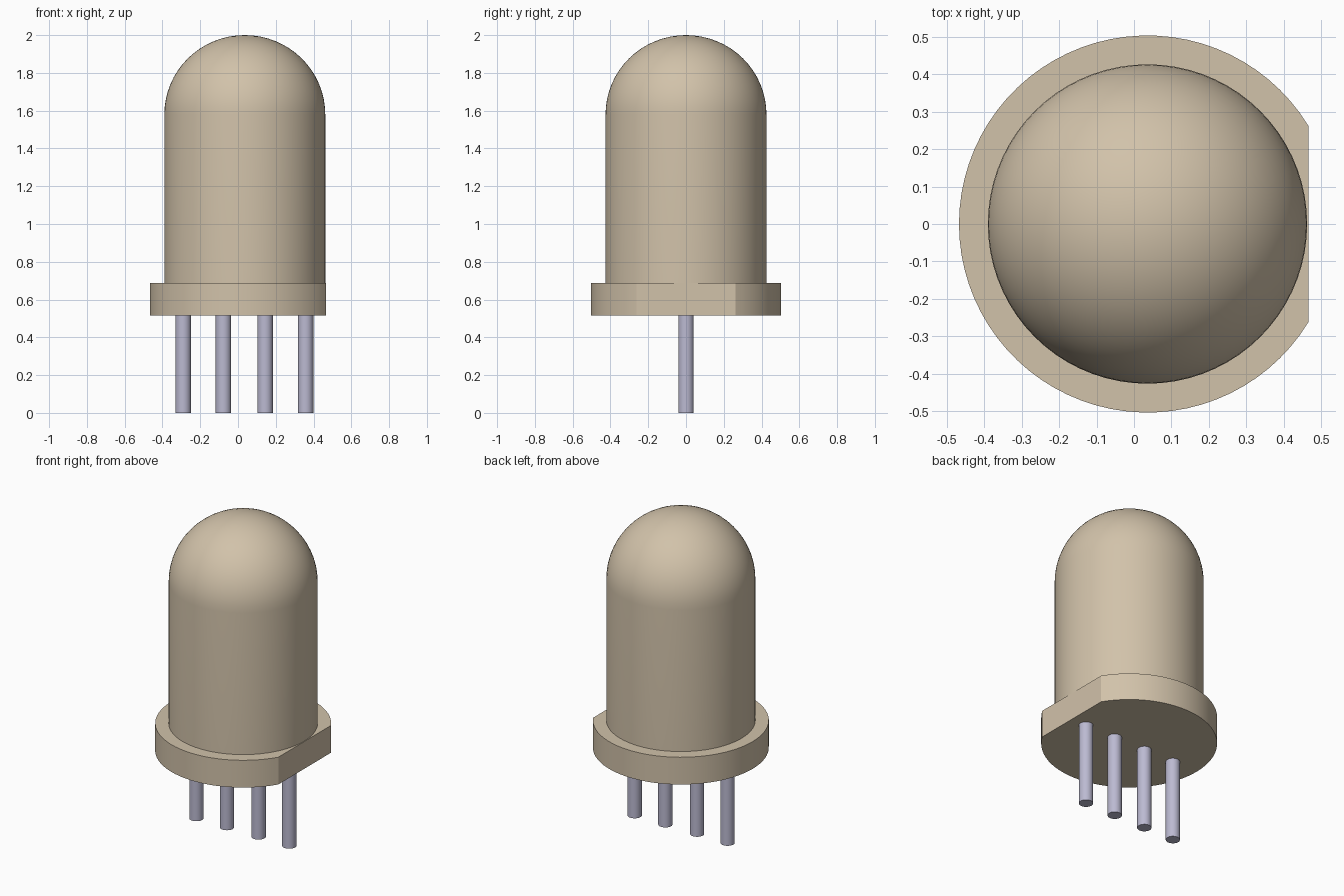
import bpy, bmesh, math

if "Cube" in bpy.data.objects:
    bpy.data.objects.remove(bpy.data.objects["Cube"], do_unlink=True)

CX = 0.036            # axis of the round body
FLAT_X = 0.465        # flat side of the rim
BASE, RIM_TOP = 0.515, 0.687


def material(name, rgb):
    m = bpy.data.materials.new(name)
    m.use_nodes = True
    m.diffuse_color = (*rgb, 1)
    m.node_tree.nodes["Principled BSDF"].inputs["Base Color"].default_value = (*rgb, 1)
    return m


def finish(name, bm, mat):
    bmesh.ops.recalc_face_normals(bm, faces=bm.faces[:])
    me = bpy.data.meshes.new(name)
    bm.to_mesh(me)
    bm.free()
    ob = bpy.data.objects.new(name, me)
    bpy.context.collection.objects.link(ob)
    me.materials.append(mat)
    bpy.ops.object.select_all(action='DESELECT')
    ob.select_set(True)
    bpy.context.view_layer.objects.active = ob
    bpy.ops.object.shade_smooth_by_angle(angle=math.radians(30))
    return ob


def prism(name, outline, z0, z1, mat):
    bm = bmesh.new()
    face = bm.faces.new([bm.verts.new((x, y, z0)) for x, y in outline])
    top = bmesh.ops.extrude_face_region(bm, geom=[face])["geom"]
    bmesh.ops.translate(bm, vec=(0, 0, z1 - z0),
                        verts=[g for g in top if isinstance(g, bmesh.types.BMVert)])
    return finish(name, bm, mat)


def circle(cx, r, n):
    return [(cx + r * math.cos(2 * math.pi * i / n), r * math.sin(2 * math.pi * i / n))
            for i in range(n)]


plastic = material("tan plastic", (0.64, 0.54, 0.40))
metal = material("pale violet metal", (0.50, 0.49, 0.64))

# Bullet-shaped lens: straight wall and round dome, spun about the axis
R, SHOULDER = 0.426, 1.58
profile = [(R, BASE + 0.1)]
for i in range(17):
    a = math.pi / 2 * i / 16
    profile.append((R * math.cos(a), SHOULDER + (2 - SHOULDER) * math.sin(a)))
bm = bmesh.new()
verts = [bm.verts.new((CX + r, 0, z)) for r, z in profile]
edges = [bm.edges.new(p) for p in zip(verts, verts[1:])]
bmesh.ops.spin(bm, geom=verts + edges, cent=(CX, 0, 0), axis=(0, 0, 1),
               angle=2 * math.pi, steps=72)
bmesh.ops.remove_doubles(bm, verts=bm.verts[:], dist=1e-4)
bmesh.ops.holes_fill(bm, edges=[e for e in bm.edges if e.is_boundary], sides=0)
finish("lens_body", bm, plastic)

# Rim: an arc closed by one straight flat side
RIM_R = 0.503
a0 = math.acos((FLAT_X - CX) / RIM_R)
steps = 64
arc = [a0 + (2 * math.pi - 2 * a0) * i / steps for i in range(steps + 1)]
prism("rim", [(CX + RIM_R * math.cos(a), RIM_R * math.sin(a)) for a in arc],
      BASE, RIM_TOP, plastic)

# Four round leads in a row
for i, x in enumerate((-0.29, -0.077, 0.144, 0.358)):
    prism(f"lead_{i + 1}", circle(x, 0.041, 32), 0, BASE + 0.02, metal)
